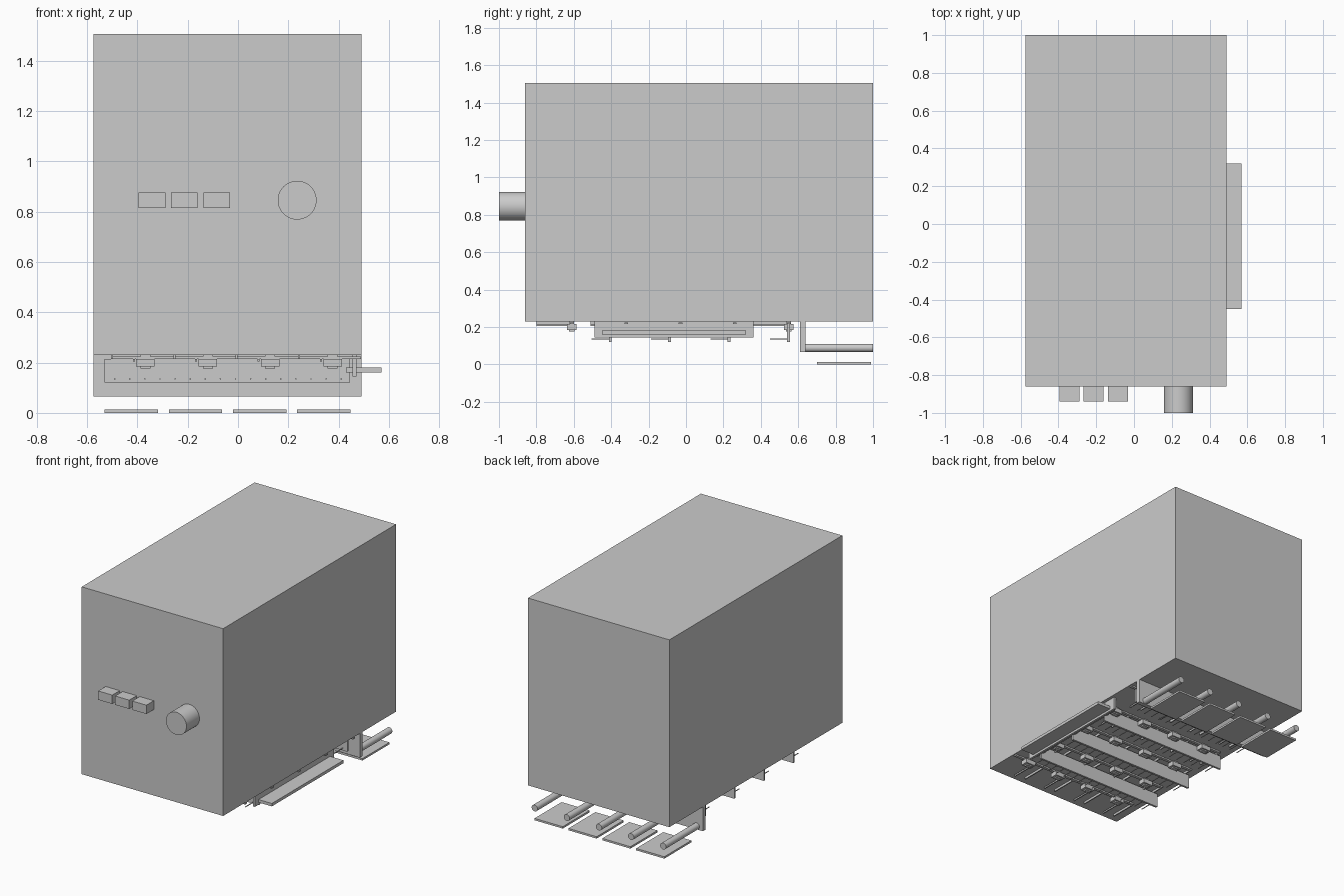
import bpy, math

if "Cube" in bpy.data.objects:
    bpy.data.objects.remove(bpy.data.objects["Cube"])


def box(name, x, y, z):
    """Box given by its (min, max) range on each axis."""
    lo, hi = zip(x, y, z)
    bpy.ops.mesh.primitive_cube_add(size=1, location=[(a + b) / 2 for a, b in zip(lo, hi)])
    o = bpy.context.object
    o.name = name
    o.scale = [b - a for a, b in zip(lo, hi)]
    bpy.ops.object.transform_apply(location=False, rotation=False, scale=True)
    return o


def rod(name, x, z, r, y0, y1, sides=32):
    """Cylinder running along y."""
    bpy.ops.mesh.primitive_cylinder_add(vertices=sides, radius=r, depth=y1 - y0,
                                        location=(x, (y0 + y1) / 2, z),
                                        rotation=(math.pi / 2, 0, 0))
    o = bpy.context.object
    o.name = name
    bpy.ops.object.shade_smooth_by_angle()
    return o


# Main housing
box("housing", (-0.575, 0.49), (-0.86, 1.0), (0.23, 1.505))

# Front controls
for x in (-0.342, -0.214, -0.085):
    box("button", (x - 0.053, x + 0.053), (-0.94, -0.86), (0.815, 0.875))
rod("dial", 0.235, 0.845, 0.077, -1.0, -0.86, 64)

# Rear wall with rollers, and the loose plates below
box("rear_wall", (-0.575, 0.49), (0.61, 0.64), (0.065, 0.23))
for i in range(5):
    rod("rear_roller", 0.44 - 0.242 * i, 0.088, 0.022, 0.64, 1.0)
for i in range(4):
    x = -0.53 + 0.255 * i
    box("floor_plate", (x, x + 0.212), (0.70, 0.99), (0.0, 0.013))

# Side bracket and its shelf
box("side_bracket", (0.455, 0.47), (-0.49, 0.36), (0.145, 0.23))
box("side_shelf", (0.43, 0.57), (-0.45, 0.32), (0.16, 0.18))

# Cross panels with rows of thin pins
for y in (-0.405, -0.088, 0.23, 0.548):
    box("cross_panel", (-0.53, 0.445), (y - 0.007, y + 0.007), (0.12, 0.215))
    for i in range(16):
        rod("pin", -0.49 + 0.06 * i, 0.135, 0.003, y - 0.1, y, 8)

# Hanging sensor units in a grid under the housing
for r in range(5):
    y = -0.61 + 0.29 * r
    for c in range(4):
        x = -0.368 + 0.248 * c
        box("unit_body", (x - 0.037, x + 0.037), (y - 0.025, y + 0.025), (0.185, 0.215))
        box("unit_tip", (x - 0.02, x + 0.02), (y - 0.015, y + 0.015), (0.177, 0.185))
        box("unit_mount", (x - 0.02, x + 0.02), (y - 0.012, y + 0.012), (0.215, 0.23))
        box("unit_arm", (x - 0.05, x - 0.042), (y - 0.19, y), (0.205, 0.215))
        box("unit_crossbar", (x - 0.135, x + 0.112), (y - 0.01, y + 0.01), (0.215, 0.225))
        box("unit_rail", (x - 0.137, x - 0.129), (y - 0.19, y), (0.215, 0.23))
